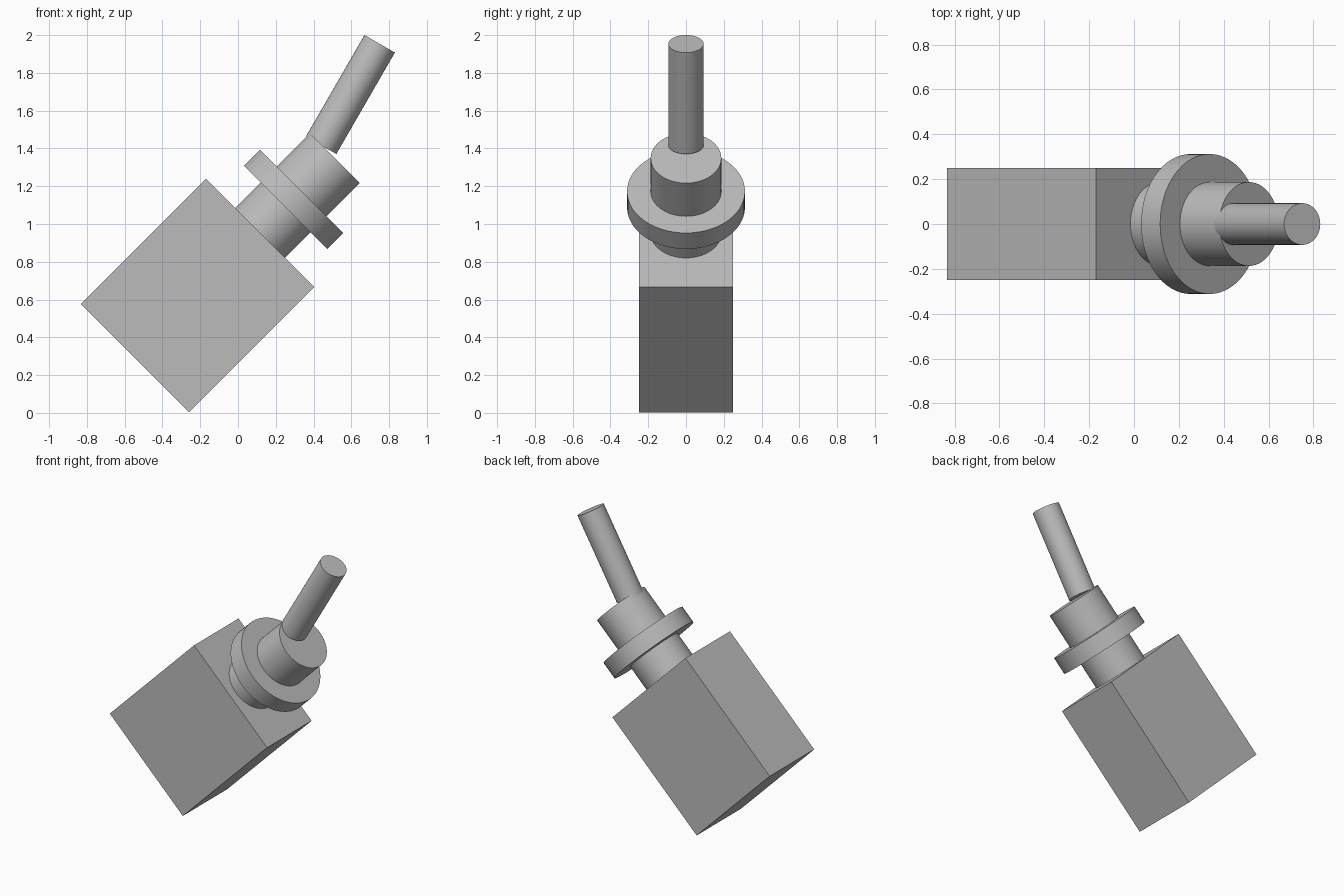
import bpy
from math import radians
from mathutils import Matrix, Vector

cube = bpy.data.objects.get("Cube")
if cube:
    bpy.data.objects.remove(cube, do_unlink=True)

grey = bpy.data.materials.new("plain grey")
grey.use_nodes = True
grey.diffuse_color = (0.5, 0.5, 0.5, 1)
grey.node_tree.nodes["Principled BSDF"].inputs["Base Color"].default_value = (0.5, 0.5, 0.5, 1)

TILT = 45          # lean of the whole switch towards +x
LEVER_TILT = 30    # lean of the lever


def finish(name, tilt, base, height):
    """Name the new part and stand it on its base point, leaning towards +x."""
    part = bpy.context.object
    part.name = name
    part.data.materials.append(grey)
    part.data.transform(Matrix.Translation((0, 0, height / 2)))
    part.location = base
    part.rotation_euler = (0, radians(tilt), 0)
    return part


def rod(name, radius, height, base, tilt):
    bpy.ops.mesh.primitive_cylinder_add(vertices=64, radius=radius, depth=height)
    bpy.ops.object.shade_smooth_by_angle(angle=radians(30))
    return finish(name, tilt, base, height)


axis = Vector((1, 0, 1)).normalized()
body_base = Vector((-0.546, 0, 0.29))
body_height = 0.937
body_top = body_base + axis * body_height

# Rectangular switch body
bpy.ops.mesh.primitive_cube_add(size=1)
bpy.context.object.data.transform(Matrix.Diagonal((0.812, 0.5, body_height, 1)))
finish("switch_body", TILT, body_base, body_height)

# Bushing and its flange, both on the body axis
rod("bushing", 0.187, 0.56, body_top, TILT)
rod("flange", 0.312, 0.12, body_top + axis * 0.192, TILT)

# Lever, leaning less than the body and set off the bushing centre
rod("lever", 0.093, 0.62, Vector((0.44, 0, 1.417)), LEVER_TILT)
